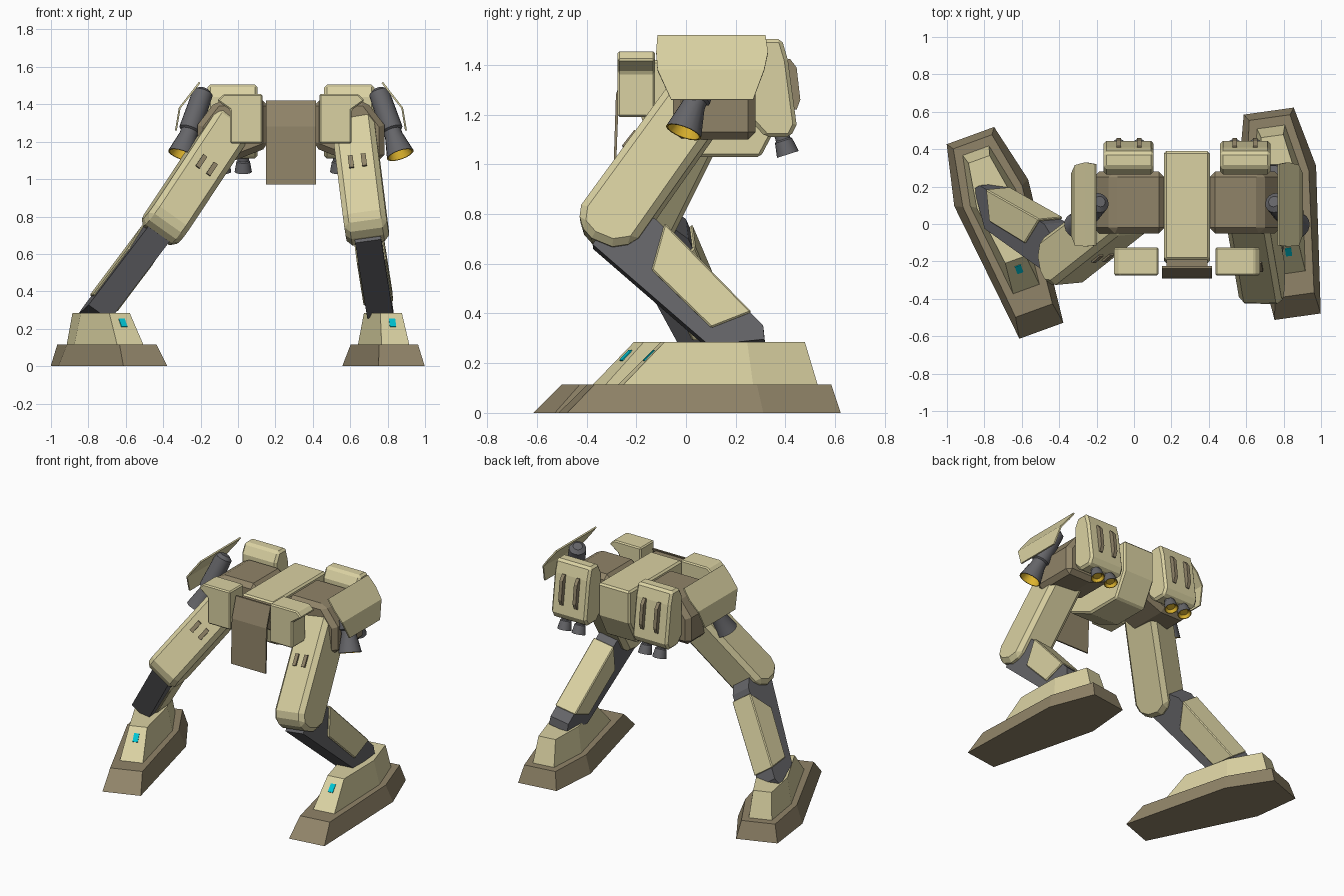
import bpy, bmesh, math
from mathutils import Vector, Matrix

if "Cube" in bpy.data.objects:
    bpy.data.objects.remove(bpy.data.objects["Cube"])

C = 0.283  # centre line of the hips (the stance is asymmetric)


def material(name, rgb):
    m = bpy.data.materials.new(name)
    m.diffuse_color = (*rgb, 1)
    m.use_nodes = True
    m.node_tree.nodes["Principled BSDF"].inputs["Base Color"].default_value = m.diffuse_color
    return m


CREAM = material("cream", (0.70, 0.64, 0.36))
BROWN = material("brown", (0.28, 0.23, 0.14))
DARK = material("dark_grey", (0.13, 0.13, 0.14))
GOLD = material("gold", (0.80, 0.50, 0.03))
CYAN = material("cyan", (0.0, 0.55, 0.65))
I4 = Matrix.Identity(4)


def loft(name, rings, mat, M=I4, bevel=0, caps=(True, True), smooth=False):
    bm = bmesh.new()
    vs = [[bm.verts.new(M @ Vector(p)) for p in r] for r in rings]
    n = len(vs[0])
    for a, b in zip(vs, vs[1:]):
        for i in range(n):
            bm.faces.new((a[i], a[(i + 1) % n], b[(i + 1) % n], b[i]))
    if caps[0]:
        bm.faces.new(vs[0])
    if caps[1]:
        bm.faces.new(vs[-1])
    bmesh.ops.recalc_face_normals(bm, faces=bm.faces)
    me = bpy.data.meshes.new(name)
    bm.to_mesh(me)
    bm.free()
    if smooth:
        me.shade_smooth()
        me.set_sharp_from_angle(angle=math.radians(30))
    me.materials.append(mat)
    ob = bpy.data.objects.new(name, me)
    bpy.context.collection.objects.link(ob)
    if bevel:
        b = ob.modifiers.new("bevel", 'BEVEL')
        b.width, b.segments, b.angle_limit = bevel, 1, math.radians(40)
        b.limit_method = 'ANGLE'
    return ob


def prism_x(name, prof, x0, x1, mat, M=I4, bevel=0):
    """(y, z) profile extruded along x"""
    return loft(name, [[(x, y, z) for y, z in prof] for x in (x0, x1)], mat, M, bevel)


def prism_y(name, prof, y0, y1, mat, bevel=0):
    """(x, z) profile extruded along y"""
    return loft(name, [[(x, y, z) for x, z in prof] for y in (y0, y1)], mat, I4, bevel)


def thruster(name, top, end, radii, n=16):
    """turned body from top to end, open nozzle with a gold inside"""
    top, end = Vector(top), Vector(end)
    q = (end - top).to_track_quat('Z', 'Y').to_matrix().to_4x4()
    M, L = Matrix.Translation(top) @ q, (end - top).length

    def ring(t, r):
        return [(r * math.cos(2 * math.pi * i / n), r * math.sin(2 * math.pi * i / n), t * L)
                for i in range(n)]
    loft(name, [ring(t, r) for t, r in radii], DARK, M, caps=(True, False), smooth=True)
    r = radii[-1][1]
    loft(name + "_flame_cup", [ring(1, r), ring(1, r * 0.9), ring(0.85, r * 0.6)], GOLD, M,
         caps=(False, True), smooth=True)


# central pelvis block and front skirt
prism_x("pelvis", [(-.19, 1.42), (.39, 1.42), (.39, 1.2), (.3, 1.03), (.04, 1.03), (-.16, 1.12), (-.21, 1.3)],
        C - .122, C + .122, CREAM, bevel=.012)
prism_x("front_skirt", [(-.225, 1.42), (-.27, 1.28), (-.282, .97), (-.292, .97), (-.282, 1.28), (-.237, 1.42)],
        C - .133, C + .133, BROWN)
prism_x("skirt_mount", [(-.18, 1.41), (-.23, 1.41), (-.275, 1.28), (-.18, 1.22)], C - .11, C + .11, BROWN)

for side, tag in ((-1, "left"), (1, "right")):
    def X(o):
        return C + side * o

    # hip housing
    prism_y(tag + "_hip_block", [(X(.12), 1.42), (X(.40), 1.42), (X(.5), 1.29), (X(.5), 1.10), (X(.30), 1.10),
                                 (X(.12), 1.17)], -.05, .28, BROWN, .03)
    # front hip pad
    prism_y(tag + "_hip_pad", [(X(.152), 1.19), (X(.152), 1.455), (X(.36), 1.455), (X(.395), 1.42),
                               (X(.325), 1.37), (X(.325), 1.19)], -.275, -.125, CREAM, .008)
    # rear pack with handles and two nozzles
    prism_x(tag + "_rear_pack", [(.265, 1.44), (.30, 1.505), (.385, 1.505), (.41, 1.42), (.445, 1.16), (.42, 1.11),
                                 (.32, 1.11), (.265, 1.17)], X(.178), X(.446), CREAM, bevel=.015)
    for o in (.255, .365):
        prism_x(tag + "_pack_handle", [(.40, 1.42), (.418, 1.425), (.445, 1.39), (.46, 1.26), (.445, 1.22),
                                       (.43, 1.22)], X(o - .012), X(o + .012), BROWN)
        thruster(tag + "_rear_nozzle", (X(o), .375, 1.15), (X(o), .41, 1.04),
                 [(0, .03), (.45, .03), (.5, .036), (1, .046)])
    # side thruster
    thruster(tag + "_side_thruster", (X(.465), .12, 1.48), (X(.585), -.01, 1.13),
             [(0, .03), (.05, .055), (.62, .06), (.64, .048), (.70, .048), (1, .075)])
    # bent side plate
    rows = [(.488, 1.517, -.115, .32), (.54, 1.45, -.12, .33), (.595, 1.38, -.115, .315), (.615, 1.26, -.06, .27)]
    me = bpy.data.meshes.new("plate")
    verts = [(X(o), y, z) for o, z, a, b in rows for y in (a, b)]
    order = [(2 * i, 2 * i + 1, 2 * i + 3, 2 * i + 2)[::side] for i in range(3)]
    me.from_pydata(verts, [], order)
    me.materials.append(CREAM)
    plate = bpy.data.objects.new(tag + "_side_plate", me)
    bpy.context.collection.objects.link(plate)
    s = plate.modifiers.new("thickness", 'SOLIDIFY')
    s.thickness, s.offset = .01, 0


def frame(origin, down, lateral):
    """local z runs up the limb, x lateral, y towards the back"""
    z = -down.normalized()
    x = lateral.normalized()
    y = z.cross(x)
    M = Matrix((x, y, z)).transposed().to_4x4()
    M.translation = origin
    return M


def leg(tag, hip, knee, ankle):
    hip, knee, ankle = Vector(hip), Vector(knee), Vector(ankle)
    d, sh = knee - hip, ankle - knee
    lat, L = d.cross(sh), d.length
    # thigh with chamfered knee
    M = frame(hip, d, lat)
    prism_x(tag + "_thigh", [(-.115, .04), (-.06, .08), (.10, .08), (.14, .03), (.09, -L - .005), (.02, -L - .062),
                             (-.07, -L - .075), (-.145, -L - .05), (-.175, .02 - L)], -.115, .115, CREAM, M, .028)
    for o in (-.035, .035):
        prism_x(tag + "_thigh_vent", [(-.12, -.25), (-.15, -.25), (-.16, -.33), (-.12, -.33)],
                o - .013, o + .013, BROWN, M)
    # shin frame and calf armour
    M = frame(knee, sh, lat)
    prism_x(tag + "_shin", [(-.10, .04), (.08, .06), (.14, -.09), (.08, -.70), (.04, -.74), (-.12, -.58)],
            -.07, .07, DARK, M)
    prism_x(tag + "_calf_armour", [(.15, -.13), (-.03, -.21), (-.06, -.545), (.092, -.63)], -.08, .08, CREAM, M, .006)


leg("right", (.62, .05, 1.27), (.69, -.28, .72), (.76, .25, .29))
leg("left", (-.05, .05, 1.27), (-.40, -.16, .75), (-.76, .12, .28))


def hexa(front, mid, back, z):
    """six-sided foot outline from (y, half width) pairs"""
    st = (front, mid, back)
    return [(w, y, z) for y, w in st] + [(-w, y, z) for y, w in st[::-1]]


def foot(tag, x, y, deg):
    M = Matrix.Translation((x, y, 0)) @ Matrix.Rotation(math.radians(deg), 4, 'Z')
    loft(tag + "_sole", [hexa((-.555, .125), (.23, .21), (.555, .135), 0),
                         hexa((-.44, .105), (.21, .168), (.52, .11), .115)], BROWN, M)
    loft(tag + "_foot_shell", [hexa((-.32, .075), (.2, .13), (.47, .075), .113),
                               hexa((-.15, .058), (.18, .10), (.42, .06), .285)], CREAM, M)
    # toe light
    prism_x(tag + "_toe_light", [(-.228, .213), (-.187, .254), (-.18, .247), (-.221, .206)], -.017, .017, CYAN, M)


foot("right", .7975, .054, 8)
foot("left", -.685, -.049, 20)
